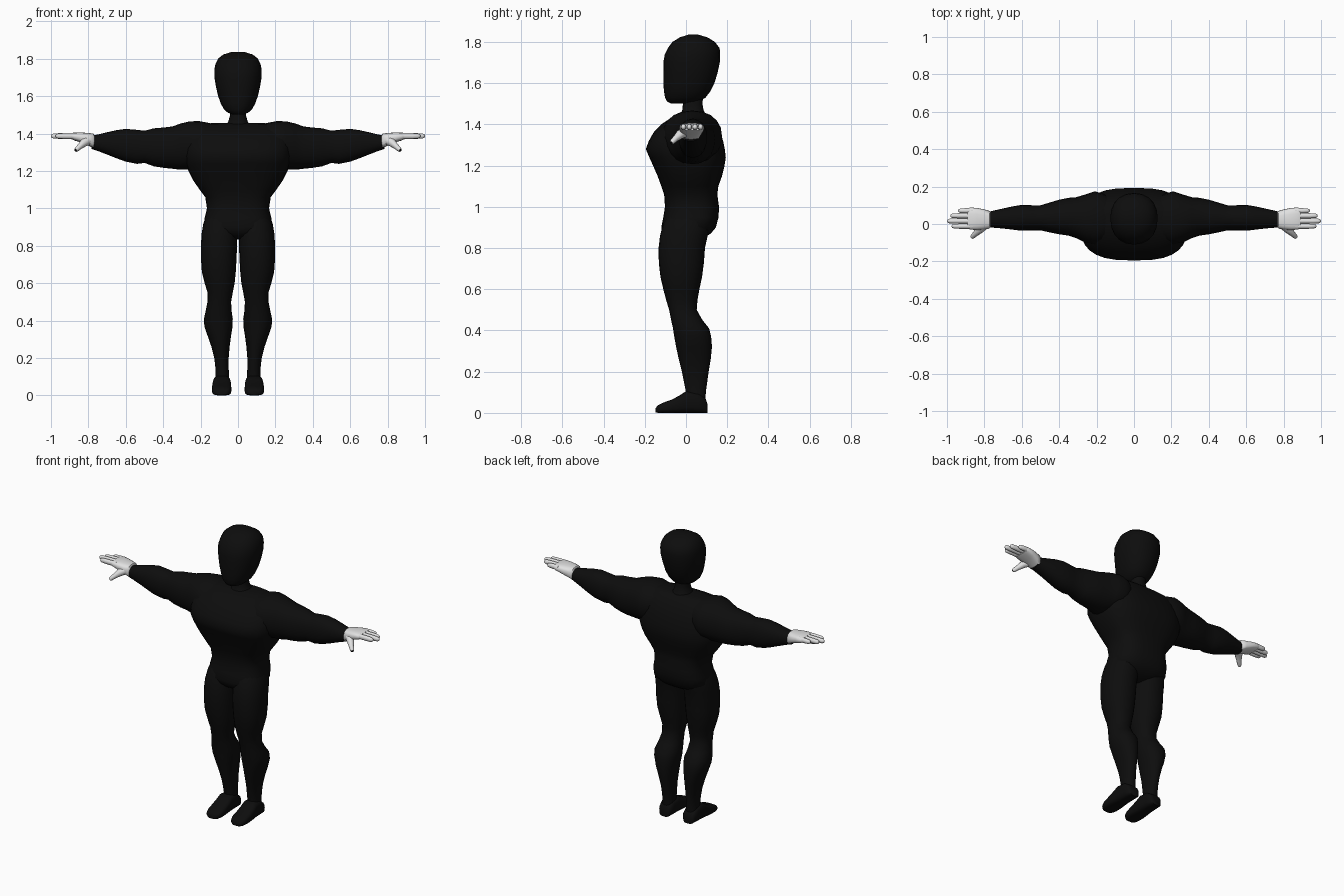
import bpy, bmesh, math
from mathutils import Vector


def material(name, value):
    m = bpy.data.materials.new(name)
    m.diffuse_color = (value, value, value, 1)
    return m


BLACK = material("suit black", 0.004)
PALE = material("hand pale grey", 0.75)


def finish(name, bm, mats, mirror):
    bmesh.ops.recalc_face_normals(bm, faces=bm.faces)
    me = bpy.data.meshes.new(name)
    bm.to_mesh(me)
    bm.free()
    ob = bpy.data.objects.new(name, me)
    bpy.context.collection.objects.link(ob)
    for m in mats:
        me.materials.append(m)
    if mirror:
        ob.modifiers.new("mirror", 'MIRROR')
    bpy.ops.object.select_all(action='DESELECT')
    ob.select_set(True)
    bpy.context.view_layer.objects.active = ob
    bpy.ops.object.shade_smooth_by_angle(angle=math.radians(50))
    return ob


def skin(bm, loops):
    """Join vertex loops with quads and cap both ends."""
    n = len(loops[0])
    for lo, hi in zip(loops, loops[1:]):
        for i in range(n):
            j = (i + 1) % n
            bm.faces.new((lo[i], lo[j], hi[j], hi[i]))
    bm.faces.new(loops[0])
    return bm.faces.new(loops[-1])


def loft(name, axis, rings, mat=BLACK, p=2.2, n=20, mirror=False):
    """Rings are (station, a_min, a_max, b_min, b_max) superellipses."""
    bm = bmesh.new()
    loops = []
    for t, a0, a1, b0, b1 in rings:
        loop = []
        for i in range(n):
            ang = 2 * math.pi * i / n
            c, s = math.cos(ang), math.sin(ang)
            a = (a0 + a1) / 2 + (a1 - a0) / 2 * math.copysign(abs(c) ** (2 / p), c)
            b = (b0 + b1) / 2 + (b1 - b0) / 2 * math.copysign(abs(s) ** (2 / p), s)
            co = {'x': (t, a, b), 'y': (a, t, b), 'z': (a, b, t)}[axis]
            loop.append(bm.verts.new(co))
        loops.append(loop)
    skin(bm, loops)
    return finish(name, bm, [mat], mirror)


def sym(rows):
    """Rows (z, half width, y_min, y_max) for parts centred on x."""
    return [(z, -w, w, y0, y1) for z, w, y0, y1 in rows]


# Trunk
loft("torso", 'z', sym([
    (0.835, 0.02, -0.06, 0.05), (0.85, 0.09, -0.09, 0.09), (0.87, 0.15, -0.11, 0.12),
    (0.90, 0.18, -0.12, 0.145), (0.95, 0.178, -0.11, 0.158), (1.0, 0.166, -0.102, 0.16),
    (1.06, 0.175, -0.106, 0.152), (1.1, 0.205, -0.12, 0.157), (1.15, 0.24, -0.138, 0.175),
    (1.2, 0.265, -0.16, 0.187), (1.24, 0.278, -0.178, 0.193), (1.28, 0.285, -0.195, 0.188),
    (1.32, 0.285, -0.18, 0.18), (1.36, 0.28, -0.158, 0.167), (1.4, 0.27, -0.12, 0.147),
    (1.43, 0.245, -0.075, 0.125), (1.45, 0.20, -0.03, 0.10), (1.456, 0.14, 0.0, 0.08)]),
    p=2.8, n=28)

# Neck and head
loft("neck", 'z', sym([
    (1.42, 0.085, -0.05, 0.11), (1.45, 0.06, -0.025, 0.095), (1.47, 0.05, -0.018, 0.085),
    (1.50, 0.042, -0.015, 0.08), (1.56, 0.045, -0.015, 0.085)]))
loft("head", 'z', sym([
    (1.502, 0.03, -0.075, 0.03), (1.512, 0.055, -0.093, 0.065), (1.53, 0.075, -0.102, 0.095),
    (1.56, 0.092, -0.107, 0.118), (1.60, 0.106, -0.11, 0.138), (1.65, 0.118, -0.11, 0.153),
    (1.70, 0.126, -0.11, 0.164), (1.74, 0.127, -0.103, 0.166), (1.77, 0.121, -0.088, 0.163),
    (1.80, 0.107, -0.066, 0.14), (1.822, 0.08, -0.03, 0.105), (1.835, 0.04, 0.01, 0.06)]))

# Legs and feet
loft("leg", 'z', [
    (0.05, 0.047, 0.122, 0.005, 0.095), (0.1, 0.048, 0.12, 0.0, 0.096),
    (0.15, 0.05, 0.121, -0.01, 0.103), (0.2, 0.05, 0.127, -0.02, 0.11),
    (0.26, 0.045, 0.142, -0.035, 0.12), (0.32, 0.037, 0.163, -0.048, 0.126),
    (0.37, 0.029, 0.18, -0.057, 0.122), (0.41, 0.028, 0.182, -0.063, 0.112),
    (0.45, 0.034, 0.173, -0.072, 0.08), (0.5, 0.037, 0.163, -0.082, 0.052),
    (0.55, 0.028, 0.163, -0.097, 0.056), (0.6, 0.018, 0.178, -0.11, 0.065),
    (0.66, 0.012, 0.193, -0.124, 0.078), (0.73, 0.008, 0.198, -0.132, 0.087),
    (0.80, 0.005, 0.198, -0.133, 0.092), (0.86, 0.003, 0.195, -0.126, 0.105),
    (0.92, 0.002, 0.185, -0.11, 0.12), (0.98, 0.01, 0.165, -0.08, 0.12)], mirror=True)
loft("foot", 'y', [
    (0.105, 0.055, 0.115, 0, 0.04), (0.095, 0.045, 0.125, 0, 0.07),
    (0.06, 0.041, 0.13, 0, 0.1), (0.0, 0.038, 0.135, 0, 0.105),
    (-0.03, 0.036, 0.138, 0, 0.085), (-0.07, 0.035, 0.14, 0, 0.064),
    (-0.11, 0.036, 0.138, 0, 0.05), (-0.135, 0.045, 0.13, 0, 0.038),
    (-0.147, 0.06, 0.115, 0.002, 0.024)], p=3.2, mirror=True)

# Arms
loft("arm", 'x', [
    (0.10, -0.06, 0.13, 1.25, 1.44), (0.16, -0.10, 0.16, 1.23, 1.458),
    (0.21, -0.115, 0.175, 1.215, 1.467), (0.26, -0.1, 0.158, 1.208, 1.465),
    (0.31, -0.075, 0.143, 1.207, 1.453), (0.35, -0.062, 0.14, 1.212, 1.438),
    (0.40, -0.055, 0.13, 1.217, 1.432), (0.45, -0.045, 0.115, 1.225, 1.428),
    (0.50, -0.034, 0.1, 1.243, 1.415), (0.54, -0.034, 0.1, 1.238, 1.42),
    (0.60, -0.036, 0.102, 1.25, 1.425), (0.65, -0.03, 0.094, 1.268, 1.418),
    (0.70, -0.024, 0.083, 1.288, 1.407), (0.75, -0.02, 0.072, 1.307, 1.395),
    (0.783, -0.016, 0.064, 1.318, 1.388)], mirror=True)

# Hands
loft("palm", 'x', [
    (0.765, -0.012, 0.06, 1.328, 1.385), (0.772, -0.024, 0.07, 1.322, 1.4),
    (0.80, -0.03, 0.078, 1.335, 1.403), (0.84, -0.032, 0.086, 1.352, 1.406),
    (0.875, -0.03, 0.088, 1.363, 1.406), (0.89, -0.024, 0.084, 1.37, 1.402)],
    PALE, p=2.8, mirror=True)
for label, y, tip in (("index", -0.012, 0.975), ("middle", 0.016, 1.0),
                      ("ring", 0.044, 0.982), ("little", 0.071, 0.94)):
    loft(label + "_finger", 'x',
         [(x, y - r, y + r, 1.387 - r * 1.15, 1.387 + r * 1.15)
          for x, r in ((0.86, 0.014), (tip - 0.04, 0.0135), (tip - 0.012, 0.012),
                       (tip - 0.003, 0.008), (tip, 0.003))],
         PALE, n=10, mirror=True)


def thumb():
    """Tapered tube along a short bent path, with a dark end."""
    bm = bmesh.new()
    path = [((0.795, 0.0, 1.365), 0.026), ((0.825, -0.03, 1.35), 0.022),
            ((0.847, -0.052, 1.33), 0.015), ((0.862, -0.066, 1.316), 0.013),
            ((0.868, -0.072, 1.31), 0.009)]
    rot = Vector((0.07, -0.07, -0.055)).to_track_quat('Z', 'Y')
    loops = []
    for co, r in path:
        loops.append([bm.verts.new(Vector(co) + rot @ Vector(
            (r * math.cos(k * math.pi / 5), r * math.sin(k * math.pi / 5), 0)))
            for k in range(10)])
    skin(bm, loops).material_index = 1
    finish("thumb", bm, [PALE, BLACK], True)


thumb()
